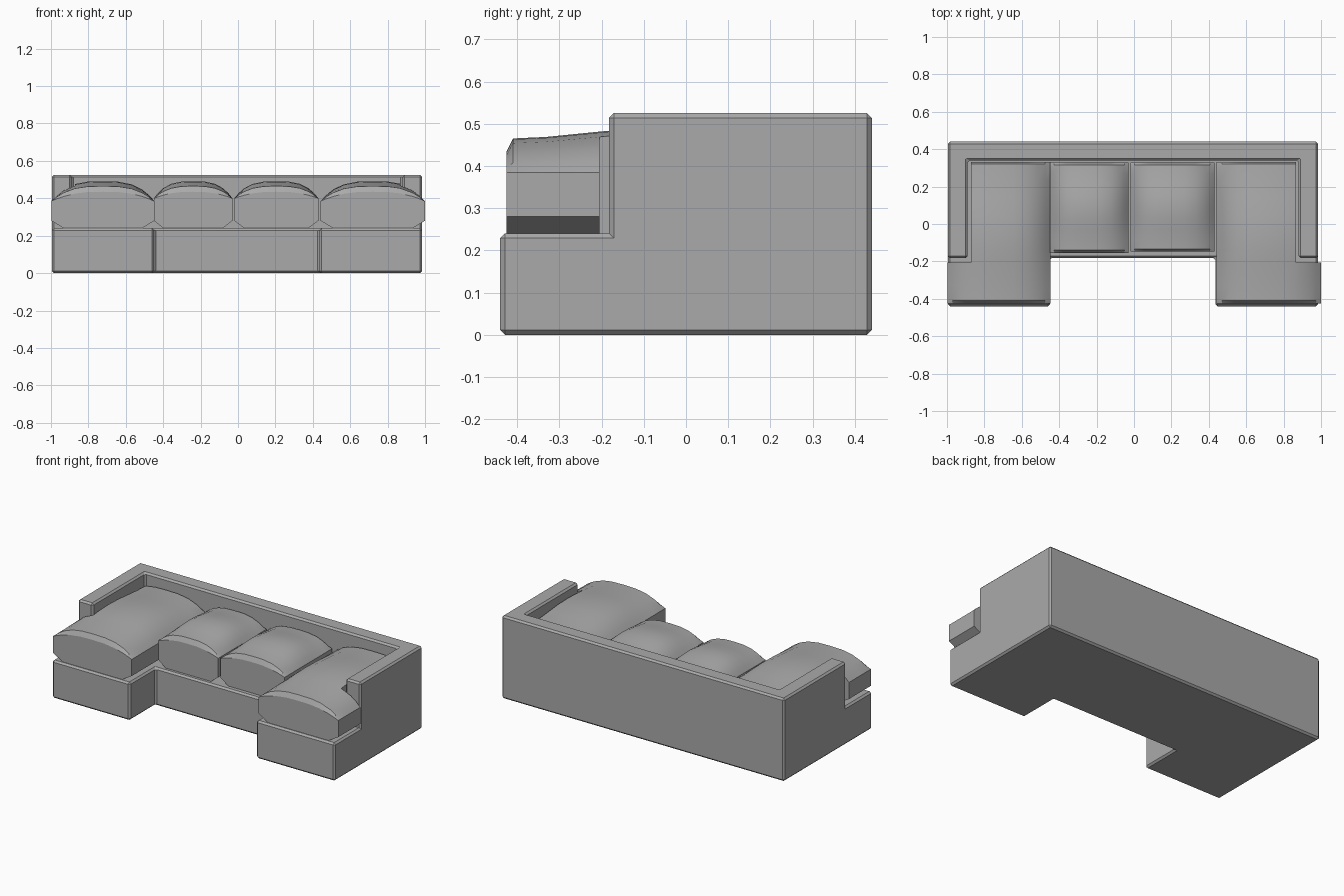
import bpy, bmesh, math

if "Cube" in bpy.data.objects:
    bpy.data.objects.remove(bpy.data.objects["Cube"])

fabric = bpy.data.materials.new("grey fabric")
fabric.diffuse_color = (0.4, 0.4, 0.4, 1)
fabric.use_nodes = True
fabric.node_tree.nodes["Principled BSDF"].inputs["Base Color"].default_value = fabric.diffuse_color


def add_object(name, bm):
    bmesh.ops.recalc_face_normals(bm, faces=bm.faces)
    mesh = bpy.data.meshes.new(name)
    bm.to_mesh(mesh)
    bm.free()
    mesh.materials.append(fabric)
    ob = bpy.data.objects.new(name, mesh)
    bpy.context.collection.objects.link(ob)
    return ob


# Sofa body: U-shaped base plan, with the arm and back cells raised higher
def sofa_frame():
    xs = [-0.995, -0.89, -0.45, 0.435, 0.88, 0.985]
    ys = [-0.44, -0.182, 0.34, 0.44]
    bm = bmesh.new()
    v = [[bm.verts.new((x, y, 0)) for y in ys] for x in xs]
    for i in range(5):
        for j in range(3):
            if not (i == 2 and j == 0):      # open space between the chaises
                bm.faces.new((v[i][j], v[i + 1][j], v[i + 1][j + 1], v[i][j + 1]))

    def raise_faces(faces, height):
        out = bmesh.ops.extrude_face_region(bm, geom=faces)["geom"]
        for g in out:
            if isinstance(g, bmesh.types.BMVert):
                g.co.z = height
        return [g for g in out if isinstance(g, bmesh.types.BMFace)]

    top = raise_faces(list(bm.faces), 0.24)
    walls = []
    for f in top:
        c = f.calc_center_median()
        if c.y > 0.34 or (c.y > -0.182 and (c.x < -0.89 or c.x > 0.88)):
            walls.append(f)
    raise_faces(walls, 0.525)
    bmesh.ops.recalc_face_normals(bm, faces=bm.faces)
    bmesh.ops.dissolve_limit(bm, angle_limit=0.01, verts=bm.verts, edges=bm.edges)
    ob = add_object("sofa_frame", bm)
    bev = ob.modifiers.new("soft edges", 'BEVEL')
    bev.width = 0.011
    bev.segments = 1
    bev.limit_method = 'ANGLE'


# Domed cushion; cells where cut(x, y) is true are left out to clear an arm
def cushion(name, x0, x1, y0, y1, edge, cut_x=None, cut_y=-0.205):
    us = [0, 0.05, 0.12, 0.22, 0.35, 0.5, 0.65, 0.78, 0.88, 0.95, 1]
    xs = [x0 + u * (x1 - x0) for u in us]
    ys = [y0, y0 + 0.015] + [y0 + (y1 - y0) * k / 8 for k in range(1, 8)] + [y1 - 0.012, y1]
    if cut_x is not None:
        k = min(range(len(xs)), key=lambda n: abs(xs[n] - cut_x))
        xs[k] = cut_x
        k = min(range(len(ys)), key=lambda n: abs(ys[n] - cut_y))
        ys[k] = cut_y

    def has_cell(i, j):
        if not (0 <= i < len(xs) - 1 and 0 <= j < len(ys) - 1):
            return False
        if cut_x is None or ys[j + 1] <= cut_y + 1e-6:
            return True
        mid = (xs[i] + xs[i + 1]) / 2
        return mid > cut_x if cut_x < 0 else mid < cut_x

    bm = bmesh.new()
    cache = {}

    def vert(i, j, top):
        if (i, j, top) not in cache:
            s = abs(2 * (xs[i] - x0) / (x1 - x0) - 1)
            t = (ys[j] - y0) / (y1 - y0)
            if top:
                z = edge + (0.465 - edge) * (1 - s ** 3)
                z += 0.026 * math.sin(math.pi * t) ** 2 * (1 - s ** 4)
                if j in (0, len(ys) - 1):
                    z -= 0.03 * (1 - s ** 4)
            else:
                z = 0.24 + 0.04 * max(0, (s - 0.76) / 0.24)
            cache[i, j, top] = bm.verts.new((xs[i], ys[j], z))
        return cache[i, j, top]

    for i in range(len(xs) - 1):
        for j in range(len(ys) - 1):
            if not has_cell(i, j):
                continue
            ring = [(i, j), (i + 1, j), (i + 1, j + 1), (i, j + 1)]
            for top in (True, False):
                bm.faces.new([vert(a, b, top) for a, b in ring])
            near = [(i, j - 1), (i + 1, j), (i, j + 1), (i - 1, j)]
            for k in range(4):                # close open sides
                if not has_cell(*near[k]):
                    p, q = ring[k], ring[(k + 1) % 4]
                    bm.faces.new((vert(*p, False), vert(*q, False), vert(*q, True), vert(*p, True)))
    ob = add_object(name, bm)
    bpy.ops.object.select_all(action='DESELECT')
    ob.select_set(True)
    bpy.context.view_layer.objects.active = ob
    bpy.ops.object.shade_smooth_by_angle(angle=math.radians(25))


sofa_frame()
# Chaise cushions wrap in front of the arms
cushion("left_chaise_cushion", -0.998, -0.447, -0.425, 0.332, 0.385, cut_x=-0.872)
cushion("right_chaise_cushion", 0.442, 1.0, -0.425, 0.332, 0.385, cut_x=0.866)
# Middle seat cushions
cushion("left_seat_cushion", -0.45, -0.03, -0.155, 0.328, 0.40)
cushion("right_seat_cushion", -0.02, 0.43, -0.148, 0.328, 0.40)
